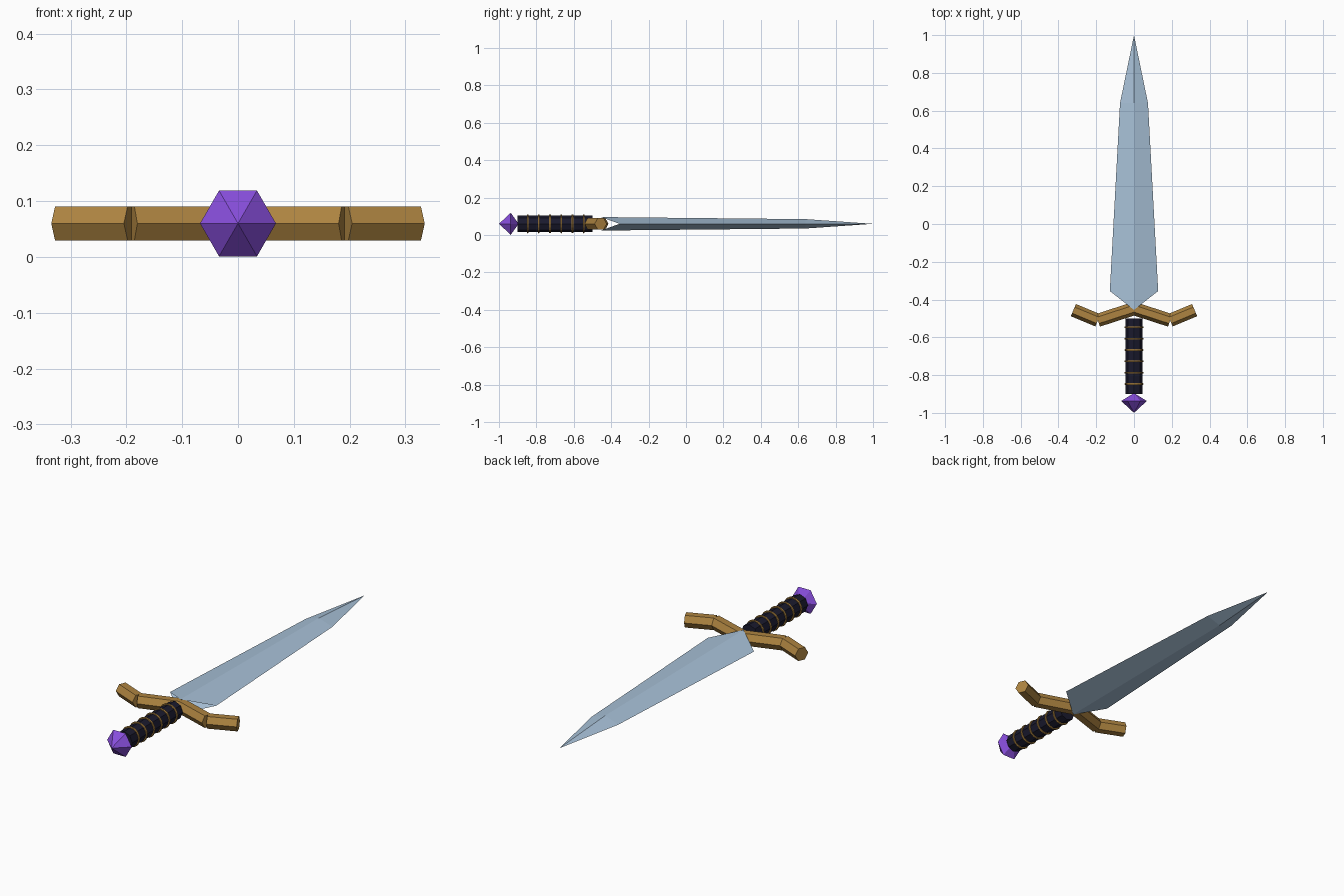
import bpy, bmesh, math
from mathutils import Vector

if "Cube" in bpy.data.objects:
    bpy.data.objects.remove(bpy.data.objects["Cube"])

Z = 0.06  # height of the sword's long axis


def material(name, rgb):
    m = bpy.data.materials.new(name)
    m.diffuse_color = (*rgb, 1)
    m.use_nodes = True
    m.node_tree.nodes["Principled BSDF"].inputs["Base Color"].default_value = m.diffuse_color
    return m


STEEL = material("pale steel blue", (0.39, 0.53, 0.68))
GOLD = material("antique gold", (0.42, 0.23, 0.052))
NAVY = material("dark navy", (0.0103, 0.0103, 0.027))
PURPLE = material("gem purple", (0.25, 0.078, 0.73))


def finish(name, bm, mat):
    bmesh.ops.recalc_face_normals(bm, faces=bm.faces)
    me = bpy.data.meshes.new(name)
    bm.to_mesh(me)
    bm.free()
    me.materials.append(mat)
    ob = bpy.data.objects.new(name, me)
    bpy.context.collection.objects.link(ob)
    return ob


def add_rod(bm, a, b, radius, sides):
    """Capped prism between two points of the sword's plane, first corner level."""
    a, b = Vector((*a, Z)), Vector((*b, Z))
    up = Vector((0, 0, 1))
    side = (b - a).normalized().cross(up)
    rings = []
    for p in (a, b):
        rings.append([bm.verts.new(p + radius * (math.cos(t) * side + math.sin(t) * up))
                      for t in (2 * math.pi * i / sides for i in range(sides))])
    lo, hi = rings
    for i in range(sides):
        j = (i + 1) % sides
        bm.faces.new((lo[i], lo[j], hi[j], hi[i]))
    bm.faces.new(lo)
    bm.faces.new(hi)


# Blade: diamond sections narrowing to a point, with a notched base
bm = bmesh.new()
left, top, right, bottom = range(4)


def section(half_width, y_edge, y_ridge, half_thick):
    return [bm.verts.new(c) for c in (
        (-half_width, y_edge, Z), (0, y_ridge, Z + half_thick),
        (half_width, y_edge, Z), (0, y_ridge, Z - half_thick))]


base = section(0.128, -0.355, -0.455, 0.036)
shoulder = section(0.074, 0.64, 0.64, 0.025)
tip = bm.verts.new((0, 1.0, Z))
for i in range(4):
    j = (i + 1) % 4
    bm.faces.new((base[i], base[j], shoulder[j], shoulder[i]))
    bm.faces.new((shoulder[i], shoulder[j], tip))
bm.faces.new((base[left], base[top], base[right]))
bm.faces.new((base[left], base[right], base[bottom]))
finish("blade", bm, STEEL)

# Crossguard: two hexagonal bars on each side, bent forward at the elbow
bm = bmesh.new()
for s in (-1, 1):
    add_rod(bm, (0, -0.448), (s * 0.191, -0.51), 0.035, 6)
    add_rod(bm, (s * 0.191, -0.51), (s * 0.321, -0.456), 0.035, 6)
finish("crossguard", bm, GOLD)

# Grip
bm = bmesh.new()
add_rod(bm, (0, -0.90), (0, -0.50), 0.045, 8)
finish("grip", bm, NAVY)

# Wire rings around the grip
for k in range(6):
    bpy.ops.mesh.primitive_torus_add(
        major_segments=16, minor_segments=6, major_radius=0.046, minor_radius=0.005,
        location=(0, -0.847 + 0.06 * k, Z), rotation=(math.pi / 2, 0, 0))
    ring = bpy.context.object
    ring.name = f"grip_ring_{k + 1}"
    ring.data.materials.append(GOLD)

# Pommel gem: six-sided double pyramid
bm = bmesh.new()
rim = [bm.verts.new((0.068 * math.cos(t), -0.937, Z + 0.068 * math.sin(t)))
       for t in (math.pi / 3 * i for i in range(6))]
for y in (-1.0, -0.895):
    apex = bm.verts.new((0, y, Z))
    for i in range(6):
        bm.faces.new((rim[i], rim[(i + 1) % 6], apex))
finish("pommel_gem", bm, PURPLE)
